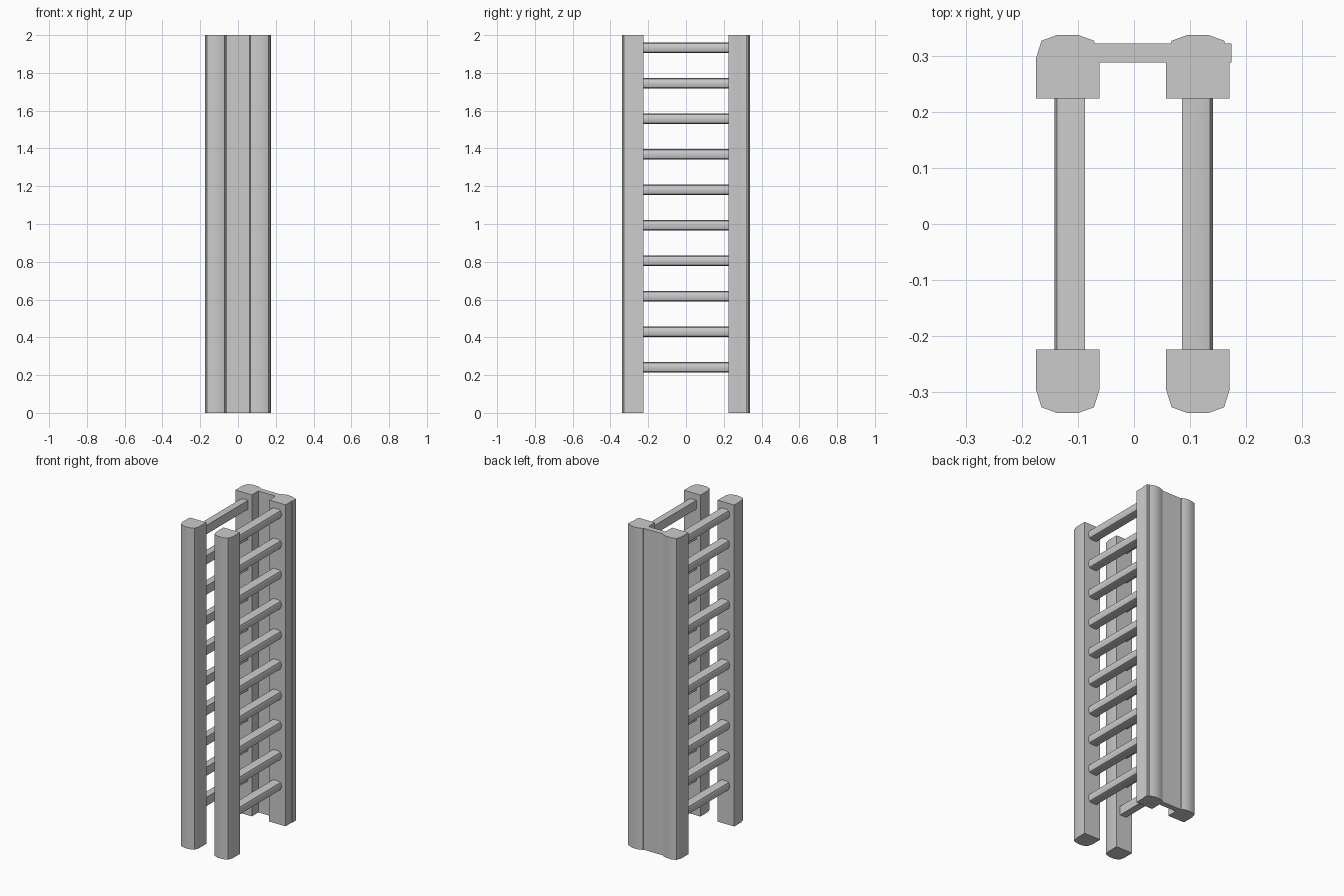
import bpy, bmesh, math
from mathutils import Vector

if "Cube" in bpy.data.objects:
    bpy.data.objects.remove(bpy.data.objects["Cube"])

# Half-rounded profile: u across the width, v from flat face (0) to rounded crown
HALF_W, DEPTH = 0.0568, 0.1135
PROFILE = [(-0.0568, 0), (0.0568, 0), (0.0568, 0.071), (0.0468, 0.103),
           (0.018, 0.1135), (-0.018, 0.1135), (-0.0468, 0.103), (-0.0568, 0.071)]


def prism(name, points, along):
    """Extrude a planar ring of points along a vector."""
    bm = bmesh.new()
    face = bm.faces.new([bm.verts.new(p) for p in points])
    new = bmesh.ops.extrude_face_region(bm, geom=[face])["geom"]
    bmesh.ops.translate(bm, vec=Vector(along),
                        verts=[g for g in new if isinstance(g, bmesh.types.BMVert)])
    bmesh.ops.recalc_face_normals(bm, faces=bm.faces)
    mesh = bpy.data.meshes.new(name)
    bm.to_mesh(mesh)
    bm.free()
    obj = bpy.data.objects.new(name, mesh)
    bpy.context.collection.objects.link(obj)
    bpy.ops.object.select_all(action='DESELECT')
    obj.select_set(True)
    bpy.context.view_layer.objects.active = obj
    bpy.ops.object.shade_smooth_by_angle(angle=math.radians(30))
    return obj


FACE_Y = 0.224      # flat inner face of the posts
RUNG_SCALE = 0.485

for side, sx, post_x, rung_x in (("left", -1, -0.1182, 0.087), ("right", 1, 0.114, 0.086)):
    # Upright posts, rounded towards the front and back
    for end, sy in (("front", -1), ("back", 1)):
        prism(f"{end}_{side}_post",
              [(post_x + u, sy * (FACE_Y + v), 0) for u, v in PROFILE], (0, 0, 2))
    # Rungs, rounded towards the outside
    for i in range(10):
        z = 0.241 + i * 0.1879
        prism(f"{side}_rung_{i + 1}",
              [(sx * (rung_x + v * RUNG_SCALE), -FACE_Y - 0.002, z + u * RUNG_SCALE)
               for u, v in PROFILE], (0, 2 * FACE_Y + 0.004, 0))

# Back panel joining the two back posts
prism("back_panel", [(-0.12, 0.288, 0), (0.174, 0.288, 0),
                     (0.174, 0.322, 0), (-0.12, 0.322, 0)], (0, 0, 2))
